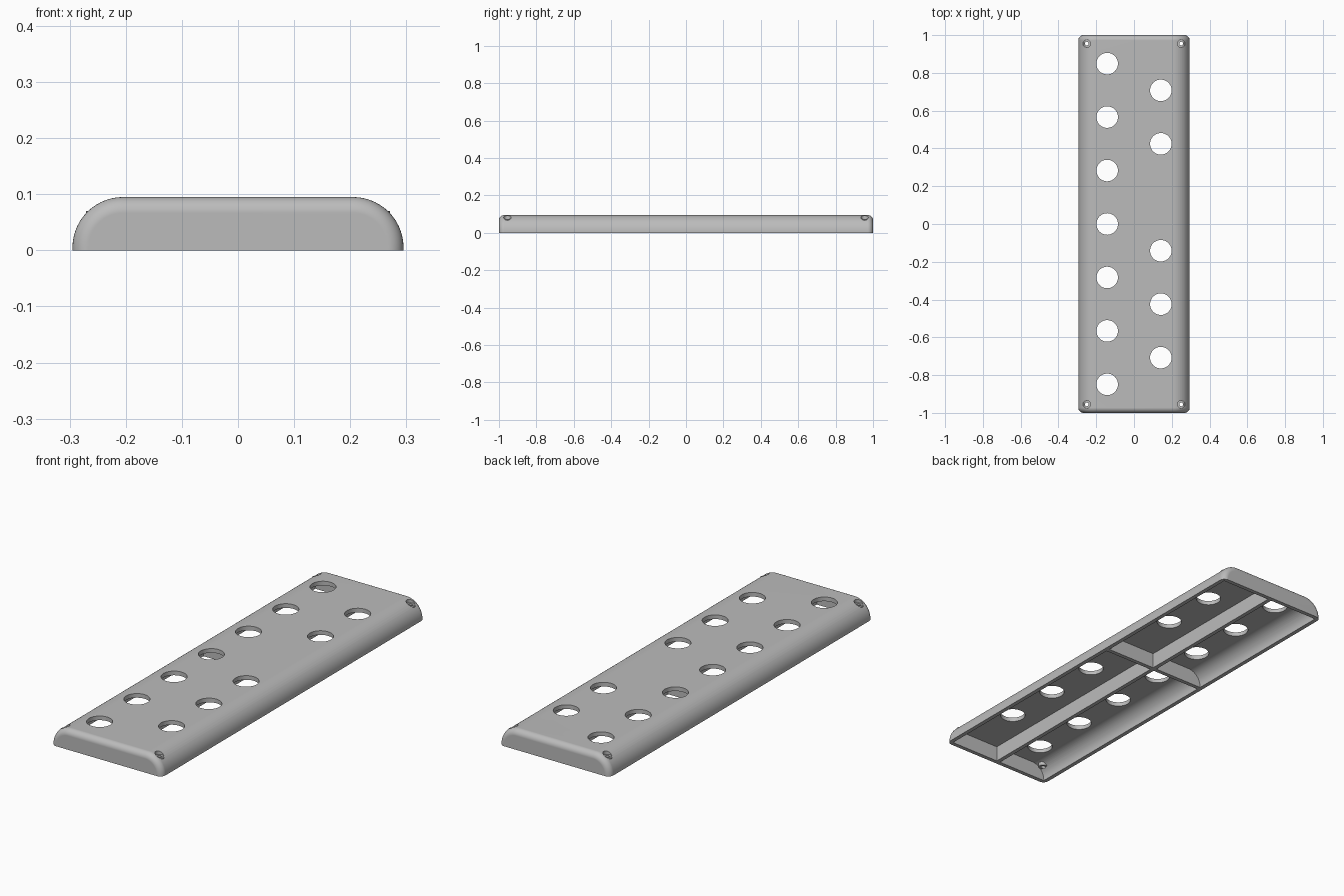
import bpy
import bmesh
from math import sin, cos, pi

cube = bpy.data.objects.get("Cube")
if cube:
    bpy.data.objects.remove(cube)

HALF_W, HALF_L, HEIGHT = 0.295, 1.0, 0.095
CORNER, FILLET, WALL = 0.09, 0.028, 0.02
RIB_Y, RIB = 0.14, 0.01

grey = bpy.data.materials.new("plain grey")
grey.use_nodes = True
colour = (0.5, 0.5, 0.5, 1)
grey.diffuse_color = colour
grey.node_tree.nodes["Principled BSDF"].inputs["Base Color"].default_value = colour


def finish(name, bm):
    bmesh.ops.recalc_face_normals(bm, faces=bm.faces)
    mesh = bpy.data.meshes.new(name)
    bm.to_mesh(mesh)
    bm.free()
    mesh.materials.append(grey)
    obj = bpy.data.objects.new(name, mesh)
    bpy.context.collection.objects.link(obj)
    return obj


def arc(inset, steps=14):
    """Rounded shoulder on the +x side, from the wall up to the top."""
    r = CORNER - inset
    cx, cz = HALF_W - CORNER, HEIGHT - CORNER
    return [(cx + r * cos(i / steps * pi / 2), cz + r * sin(i / steps * pi / 2))
            for i in range(steps + 1)]


def loft(name, sections):
    """Skin closed (x, z) sections placed along y."""
    bm = bmesh.new()
    rings = [[bm.verts.new((x, y, z)) for x, z in pts] for y, pts in sections]
    n = len(rings[0])
    for a, b in zip(rings, rings[1:]):
        for i in range(n):
            j = (i + 1) % n
            bm.faces.new((a[i], a[j], b[j], b[i]))
    bm.faces.new(rings[0])
    bm.faces.new(rings[-1])
    return finish(name, bm)


def cylinder(name, x, y, z0, z1, r, sides=32):
    ring = [(r * cos(2 * pi * i / sides), r * sin(2 * pi * i / sides)) for i in range(sides)]
    bm = bmesh.new()
    base = bm.faces.new([bm.verts.new((x + u, y + v, z0)) for u, v in ring])
    out = bmesh.ops.extrude_face_region(bm, geom=[base], use_keep_orig=True)
    top = [g for g in out["geom"] if isinstance(g, bmesh.types.BMVert)]
    bmesh.ops.translate(bm, verts=top, vec=(0, 0, z1 - z0))
    return finish(name, bm)


def combine(target, tool, operation="DIFFERENCE"):
    mod = target.modifiers.new("cut", "BOOLEAN")
    mod.operation, mod.solver, mod.object = operation, "EXACT", tool
    bpy.context.view_layer.objects.active = target
    bpy.ops.object.modifier_apply(modifier=mod.name)
    bpy.data.objects.remove(tool)


def outer_section(inset):
    side = [(HALF_W - inset, 0)] + arc(inset)
    return side + [(-x, z) for x, z in reversed(side)]


# Outer body with filleted ends
ends = []
for i in range(9):
    a = i / 8 * pi / 2
    ends.append((HALF_L - FILLET * (1 - cos(a)), outer_section(FILLET * (1 - sin(a)))))
plate = loft("perforated_cover", [(-y, s) for y, s in ends] + ends[::-1])

# Four pockets underneath, leaving a cross of ribs
for side in (1, -1):
    half = [(RIB, -0.05), (HALF_W - WALL, -0.05)] + arc(WALL) + [(RIB, HEIGHT - WALL)]
    section = [(side * x, z) for x, z in half]
    for y0, y1 in ((WALL - HALF_L, RIB_Y - RIB), (RIB_Y + RIB, HALF_L - WALL)):
        combine(plate, loft("pocket", [(y0, section), (y1, section)]))

# Countersunk screw holes at the corners
for x in (-0.25, 0.25):
    for y in (-0.955, 0.955):
        combine(plate, cylinder("boss", x, y, 0.052, 0.07, 0.021), "UNION")
        combine(plate, cylinder("recess", x, y, 0.073, 0.2, 0.02))
        combine(plate, cylinder("screw_hole", x, y, -0.1, 0.2, 0.01))

# Two rows of large round holes
pitch = 0.283
holes = [(-0.142, k * pitch) for k in range(-3, 4)]
holes += [(0.142, (k + 0.5) * pitch) for k in (-3, -2, -1, 1, 2)]
for x, y in holes:
    combine(plate, cylinder("round_hole", x, y, -0.1, 0.2, 0.057, 48))

# Smooth rounding, crisp hole rims and flat top
bpy.ops.object.select_all(action="DESELECT")
plate.select_set(True)
bpy.context.view_layer.objects.active = plate
bpy.ops.object.shade_smooth_by_angle(angle=pi / 6)
weighted = plate.modifiers.new("flat_top_normals", "WEIGHTED_NORMAL")
weighted.keep_sharp = True
